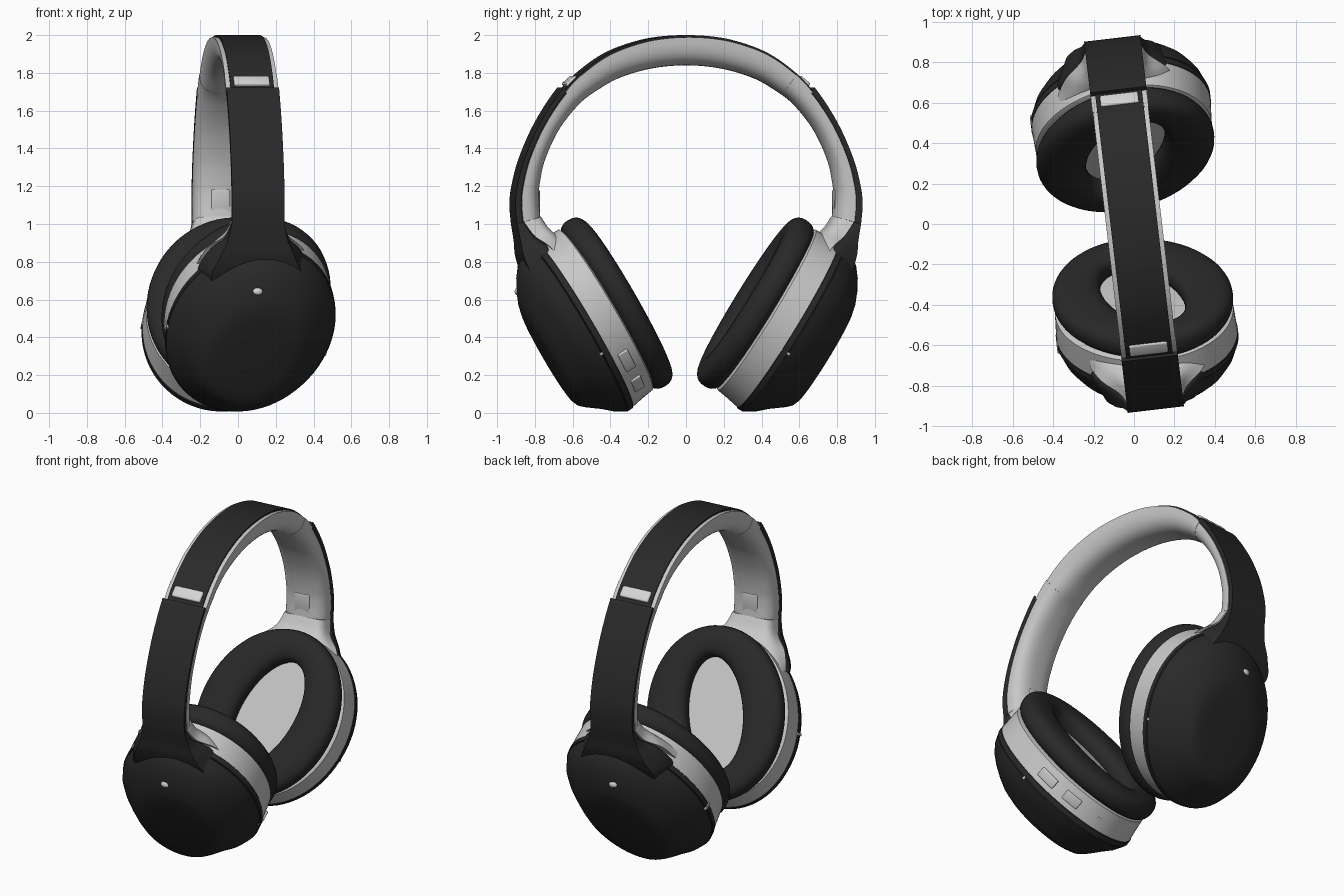
import bpy, bmesh, math
from mathutils import Matrix, Vector

if "Cube" in bpy.data.objects:
    bpy.data.objects.remove(bpy.data.objects["Cube"])

YAW = Matrix.Rotation(math.radians(6.7), 4, 'Z')   # whole model is turned a little


def material(name, v):
    m = bpy.data.materials.new(name)
    m.diffuse_color = (v, v, v, 1)
    m.use_nodes = True
    m.node_tree.nodes["Principled BSDF"].inputs["Base Color"].default_value = m.diffuse_color
    return m


DARK = material("charcoal", 0.022)
GREY = material("silver grey", 0.58)
LIGHT = material("light grey", 0.66)


def finish(name, bm, mat, mirror=False, angle=35):
    bmesh.ops.recalc_face_normals(bm, faces=bm.faces)
    me = bpy.data.meshes.new(name)
    bm.to_mesh(me)
    bm.free()
    me.materials.append(mat)
    me.shade_smooth()
    me.set_sharp_from_angle(angle=math.radians(angle))
    ob = bpy.data.objects.new(name, me)
    bpy.context.collection.objects.link(ob)
    ob.matrix_world = YAW
    if mirror:
        mod = ob.modifiers.new("mirror", 'MIRROR')
        mod.use_axis = (False, True, False)
        mod.use_mirror_merge = False
    return ob


def loft(name, rings, mat, mirror=False, closed=False, angle=35):
    bm = bmesh.new()
    vs = [[bm.verts.new(p) for p in r] for r in rings]
    n = len(vs[0])
    pairs = list(zip(vs, vs[1:])) + ([(vs[-1], vs[0])] if closed else [])
    for a, b in pairs:
        for i in range(n):
            j = (i + 1) % n
            bm.faces.new((a[i], a[j], b[j], b[i]))
    if not closed:
        bm.faces.new(vs[0])
        bm.faces.new(vs[-1])
    return finish(name, bm, mat, mirror, angle)


def sample(pts, u):
    # Catmull-Rom through tuples, u counted in control points
    i = min(int(u), len(pts) - 2)
    f = u - i
    b, c = Vector(pts[i]), Vector(pts[i + 1])
    a = Vector(pts[i - 1]) if i > 0 else 2 * b - c
    d = Vector(pts[i + 2]) if i + 2 < len(pts) else 2 * c - b
    return 0.5 * (2 * b + (c - a) * f + (2 * a - 5 * b + 4 * c - d) * f ** 2
                  + (3 * b - a - 3 * c + d) * f ** 3)


def d_section(outer, inner, hw_out, hw_in, e, side=-1, K=24):
    # flat on the outside, rounded towards the inside
    ring = []
    for k in range(K + 1):
        c, s = math.cos(math.pi * k / K), math.sin(math.pi * k / K)
        d = abs(s) ** e if 0 < k < K else 0.0
        x = math.copysign(abs(c) ** e, c) * (hw_out + (hw_in - hw_out) * d)
        y, z = outer.lerp(inner, d)
        ring.append((x, side * y, z))
    return ring


# headband outline: distance from the middle and height
OUTER = [(0, 2.0), (.2, 1.983), (.4, 1.922), (.55, 1.832), (.67, 1.722),
         (.79, 1.54), (.875, 1.35), (.915, 1.2), (.925, 1.1), (.917, 1.0)]
INNER = [(0, 1.84), (.19, 1.822), (.36, 1.772), (.48, 1.705), (.575, 1.632),
         (.68, 1.5), (.755, 1.34), (.785, 1.2), (.787, 1.12), (.78, 1.04)]


def band(name, u0, u1, t0, t1, hw, e, mat, mirror=True, steps=24):
    rings = []
    for k in range(steps + 1):
        u = u0 + (u1 - u0) * k / steps
        side = -1 if u >= 0 else 1
        o, i = (sample(pts, abs(u)) for pts in (OUTER, INNER))
        if abs(u) < 1:                       # keep the crown level at the middle
            o.y = 2.0 - .017 * u * u
            i.y = 1.84 - .018 * u * u
        dip = .13 * min(1, abs(u) / 4) ** 2 if u0 < 4 else 0
        a, b = t0 + dip, (t1 + dip if t1 < 1 else 1)
        rings.append(d_section(o.lerp(i, a), o.lerp(i, b), hw, hw, e, side))
    return loft(name, rings, mat, mirror)


band("headband_cushion", -3.25, 3.25, .07, 1, .138, .75, GREY, False, 64)
band("headband_top_cover", -4.05, 4.05, 0, .1, .116, .3, DARK, False, 64)
band("slider_collar", 3.25, 4.05, .06, 1.0, .14, .72, GREY)
band("arm_lining", 4.0, 9, .25, 1, .138, .75, GREY)
band("arm_shell", 4.0, 9, 0, .27, .14, .25, DARK)


def yoke(name, keys, e, mat):
    rings = []
    for k in range(25):
        v = sample(keys, k / 24 * (len(keys) - 1))
        rings.append(d_section(Vector(v[0:2]), Vector(v[2:4]), v[4], v[5], e))
    return loft(name, rings, mat, True)


# flared links from the arms to the cups
yoke("yoke_shell", [(.917, 1.0, .875, 1.01, .14, .14), (.9, .91, .82, .935, .16, .18),
                    (.885, .82, .75, .88, .2, .265), (.835, .71, .68, .79, .24, .33),
                    (.74, .6, .62, .68, .15, .33)], .35, DARK)
yoke("yoke_lining", [(.88, 1.01, .78, 1.04, .137, .13), (.825, .935, .745, .985, .17, .15),
                     (.755, .88, .69, .93, .25, .18), (.68, .79, .6, .83, .3, .29)], .45, GREY)

# ear cup frame: x across, y up along the cup, z outwards; the oval leans sideways
T, LEAN = math.radians(30.8), math.radians(20)
FLAT = Matrix(((1, 0, 0, 0),
               (0, -math.sin(T), -math.cos(T), -.43),
               (0, math.cos(T), -math.sin(T), .545),
               (0, 0, 0, 1)))
CUP = FLAT @ Matrix.Rotation(-LEAN, 4, 'Z')


def oval(n, a, b, off=0.0, N=72):
    # the offset follows the upright of the cup, not the lean
    shift = Matrix.Translation((0, off, 0))
    lean = Matrix.Rotation(-LEAN, 4, 'Z')
    return [FLAT @ shift @ lean @ Vector((a * math.cos(2 * math.pi * i / N),
            b * math.sin(2 * math.pi * i / N), n)) for i in range(N)]


# grey ring, dark outer shell, cushion and inner floor of each cup
loft("cup_ring", [oval(*p) for p in ((-.01, .415, .485), (.0, .432, .503), (.06, .435, .508, -.004),
                                     (.14, .438, .516, -.012))], GREY, True)
loft("cup_shell", [oval(*p) for p in (
    (.135, .436, .514, -.012), (.14, .440, .519, -.013), (.17, .440, .519, -.014),
    (.173, .431, .51, -.014), (.178, .436, .515, -.014), (.23, .415, .491, -.006),
    (.28, .376, .452, 0), (.32, .335, .412, -.01), (.355, .295, .367, -.028),
    (.38, .26, .325, -.045), (.392, .23, .285, -.055), (.397, .18, .22, -.055),
    (.398, .05, .06, -.055))], DARK, True)
pad = []
for k in range(28):
    q = 2 * math.pi * k / 28
    c, s = (math.copysign(abs(f) ** .8, f) for f in (math.cos(q), math.sin(q)))
    pad.append(oval(-.07 + .075 * s, .307 + .128 * c, .43 + .092 * c))
loft("ear_cushion", pad, DARK, True, True, 80)
loft("cup_floor", [oval(-.02, .3, .42), oval(-.035, .3, .42)], GREY, True)


def block(name, mat4, size, mat, mirror=True, bevel=.3):
    bm = bmesh.new()
    bmesh.ops.create_cube(bm, size=1, matrix=Matrix.Diagonal((*size, 1)))
    bmesh.ops.bevel(bm, geom=bm.edges[:], offset=min(size) * bevel, segments=3,
                    affect='EDGES', profile=.5)
    bm.transform(mat4)
    return finish(name, bm, mat, mirror)


def on_rim(degrees, n):
    # frame on the rim of a cup: x along the rim, y away from it, z along the cup depth
    d = Matrix.Rotation(LEAN, 3, 'Z') @ Vector((math.cos(math.radians(degrees)),
                                                math.sin(math.radians(degrees)), 0))
    a, b = .437, .511
    p = d / math.sqrt((d.x / a) ** 2 + (d.y / b) ** 2)
    normal = Vector((p.x / a ** 2, p.y / b ** 2, 0)).normalized()
    tang = normal.cross(Vector((0, 0, 1)))
    m = Matrix((tang, normal, (0, 0, 1))).transposed().to_4x4()
    return CUP @ Matrix.Translation((p.x, p.y, n)) @ m


# light plates where the arms begin
block("slider_plate", Matrix.Translation((0, -.618, 1.754)) @ Matrix.Rotation(math.radians(41), 4, 'X'),
      (.19, .07, .03), LIGHT)
# small tabs inside the arms
block("arm_tab", Matrix.Translation((0, -.797, 1.12)), (.1, .025, .125), GREY)
# vents on the cup seams and the buttons on one cup
block("front_vent", on_rim(-22, .16), (.016, .012, .055), LIGHT)
block("rear_vent", on_rim(180, .16), (.016, .012, .055), LIGHT)
block("upper_button", on_rim(-37, .075), (.125, .02, .06), GREY, False)
block("lower_button", on_rim(-61, .075), (.11, .02, .06), GREY, False)
block("charge_port", on_rim(-85, .075), (.03, .008, .02), LIGHT, False)

# small light dot on each cup shell
bm = bmesh.new()
bmesh.ops.create_uvsphere(bm, u_segments=20, v_segments=12, radius=1)
bm.transform(FLAT @ Matrix.Translation((0, .325, .352)) @ Matrix.Rotation(math.radians(-42), 4, 'X')
             @ Matrix.Diagonal((.027, .02, .014, 1)))
finish("indicator_dot", bm, LIGHT, True)
